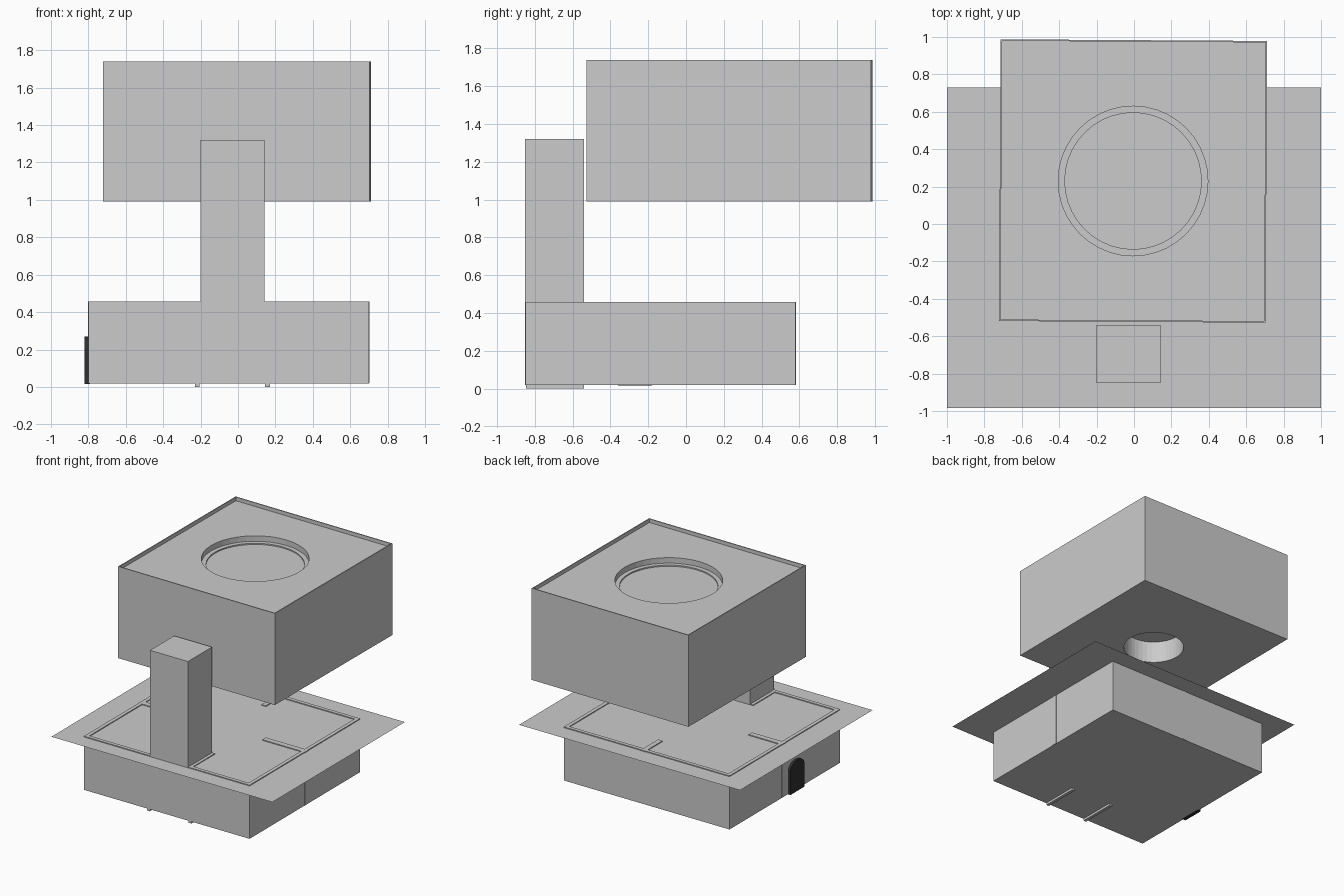
import bpy, bmesh
from math import radians, pi, cos, sin
from mathutils import Vector

if "Cube" in bpy.data.objects:
    bpy.data.objects.remove(bpy.data.objects["Cube"])


def box(name, x, y, z):
    """Axis-aligned box from (min, max) pairs."""
    bm = bmesh.new()
    bmesh.ops.create_cube(bm, size=1)
    for v in bm.verts:
        v.co = Vector([(a + b) / 2 + c * (b - a) for (a, b), c in zip((x, y, z), v.co)])
    return finish(name, bm)


def cylinder(name, radius, centre, z, sides=40):
    bm = bmesh.new()
    bmesh.ops.create_cone(bm, cap_ends=True, segments=sides, radius1=radius,
                          radius2=radius, depth=z[1] - z[0])
    bmesh.ops.translate(bm, verts=bm.verts, vec=(*centre, (z[0] + z[1]) / 2))
    return finish(name, bm)


def finish(name, bm):
    mesh = bpy.data.meshes.new(name)
    bm.to_mesh(mesh)
    bm.free()
    obj = bpy.data.objects.new(name, mesh)
    bpy.context.collection.objects.link(obj)
    return obj


def cut(target, cutter):
    mod = target.modifiers.new("cut", 'BOOLEAN')
    mod.operation, mod.object, mod.solver = 'DIFFERENCE', cutter, 'EXACT'
    bpy.context.view_layer.objects.active = target
    bpy.ops.object.modifier_apply(modifier=mod.name)
    bpy.data.objects.remove(cutter)


PLATE_Z, WALL_Z = 0.45, 0.457
X0, X1, Y0, Y1 = -0.80, 0.70, -0.85, 0.58
T = 0.03

# Lower storey: floor and outer walls
box("floor", (X0, X1), (Y0, Y1), (0.018, 0.03))
shell = box("outer_walls", (X0, X1), (Y0, Y1), (0.02, WALL_Z))
cut(shell, box("room_cutter", (X0 + T, X1 - T), (Y0 + T, Y1 - T), (-0.1, 0.6)))

# Partition stubs that show through the outer walls
E = 0.003
box("partition_right", (0.32, X1 + E), (-0.14, -0.095), (0.02, WALL_Z))
box("partition_left", (X0 - E, -0.50), (-0.14, -0.095), (0.02, WALL_Z))
box("partition_back", (-0.04, 0.0), (0.36, Y1 + E), (0.02, WALL_Z))

# Thin panels either side of the column, reaching below the floor
for side, x in (("left", -0.23), ("right", 0.145)):
    box("column_panel_" + side, (x, x + 0.025), (Y0 + E, -0.54), (0.0, WALL_Z))

# Column
box("column", (-0.20, 0.143), (Y0 - 0.001, -0.54), (0.02, 1.32))

# Thin flat plate between the storeys
bm = bmesh.new()
bm.faces.new([bm.verts.new((x, y, PLATE_Z)) for x, y in
              ((-1, -0.985), (1, -0.985), (1, 0.73), (-1, 0.73))])
finish("plate", bm)

# Upper block: shallow tray on top, stepped round recess, blind hole below
C = (-0.005, 0.23)
HX, HY, RIM = 0.7125, 0.753, 0.008
upper = box("upper_block", (C[0] - HX, C[0] + HX), (C[1] - HY, C[1] + HY), (0.99, 1.74))
cut(upper, box("tray_cutter", (C[0] - HX + RIM, C[0] + HX - RIM),
               (C[1] - HY + RIM, C[1] + HY - RIM), (1.71, 1.9)))
for name, radius, z in (("recess_cutter", 0.40, (1.665, 1.9)),
                        ("step_cutter", 0.365, (1.655, 1.85)),
                        ("hole_cutter", 0.23, (0.9, 1.17))):
    cut(upper, cylinder(name, radius, C, z))
# slight twist about its own centre
for v in upper.data.vertices:
    d = Vector((v.co.x - C[0], v.co.y - C[1]))
    a = radians(-0.35)
    v.co.x = C[0] + d.x * cos(a) - d.y * sin(a)
    v.co.y = C[1] + d.x * sin(a) + d.y * cos(a)

# Dark arched door on the left wall
bm = bmesh.new()
yc, half, spring = -0.27, 0.09, 0.21
outline = [(yc - half, 0.015), (yc + half, 0.015)]
outline += [(yc + half * cos(pi * i / 12), spring + 0.06 * sin(pi * i / 12)) for i in range(13)]
face = bm.faces.new([bm.verts.new((-0.79, y, z)) for y, z in outline])
ext = bmesh.ops.extrude_face_region(bm, geom=[face])
bmesh.ops.translate(bm, vec=(-0.03, 0, 0),
                    verts=[g for g in ext["geom"] if isinstance(g, bmesh.types.BMVert)])
bmesh.ops.recalc_face_normals(bm, faces=bm.faces)
door = finish("door", bm)
dark = bpy.data.materials.new("dark")
dark.diffuse_color = (0.03, 0.03, 0.03, 1)
dark.use_nodes = True
dark.node_tree.nodes["Principled BSDF"].inputs["Base Color"].default_value = dark.diffuse_color
door.data.materials.append(dark)
